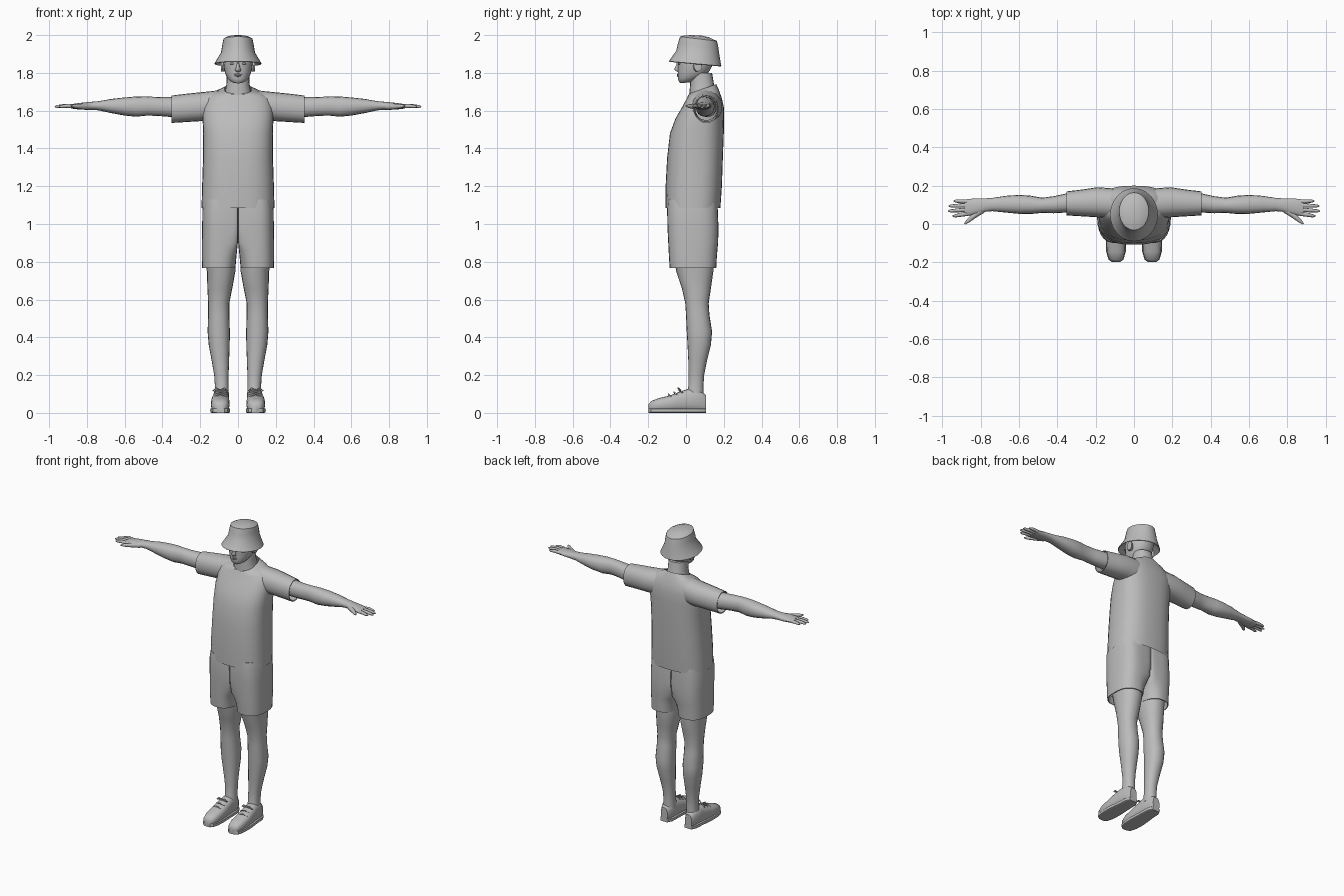
import bpy, bmesh, math
from mathutils import Vector

grey = bpy.data.materials.new("plain grey")
grey.diffuse_color = (0.5, 0.5, 0.5, 1)


def power(v, e):
    return math.copysign(abs(v) ** (2 / e), v)


def oval(a0, a1, b0, b1, n=20, e=2.2):
    """Rounded outline filling the box a0..a1, b0..b1."""
    out = []
    for i in range(n):
        t = 2 * math.pi * i / n
        c, s = round(math.cos(t), 6), round(math.sin(t), 6)
        out.append(((a0 + a1) / 2 + (a1 - a0) / 2 * power(c, e),
                    (b0 + b1) / 2 + (b1 - b0) / 2 * power(s, e)))
    return out


def flat(z, x0, x1, y0, y1, slope=0, n=20, e=2.2):
    """Horizontal ring, tilted front to back by slope."""
    m = (y0 + y1) / 2
    return [Vector((x, y, z + slope * (y - m))) for x, y in oval(x0, x1, y0, y1, n, e)]


def along_x(x, y0, y1, z0, z1, n=16, e=2.2):
    return [Vector((x, y, z)) for y, z in oval(y0, y1, z0, z1, n, e)]


def along_y(y, x0, x1, z0, z1, n=20, e=2.5):
    return [Vector((x, y, z)) for x, z in oval(x0, x1, z0, z1, n, e)]


def loft(name, rings, start=True, end=True, mirror=False, angle=45):
    """Skin a list of equal rings, with optional end caps."""
    bm = bmesh.new()
    vs = [[bm.verts.new(p) for p in r] for r in rings]
    n = len(vs[0])
    for a, b in zip(vs, vs[1:]):
        for i in range(n):
            j = (i + 1) % n
            bm.faces.new((a[i], a[j], b[j], b[i]))
    if start:
        bm.faces.new(vs[0][::-1])
    if end:
        bm.faces.new(vs[-1])
    bmesh.ops.recalc_face_normals(bm, faces=bm.faces)
    me = bpy.data.meshes.new(name)
    bm.to_mesh(me)
    bm.free()
    me.materials.append(grey)
    ob = bpy.data.objects.new(name, me)
    bpy.context.collection.objects.link(ob)
    bpy.ops.object.select_all(action='DESELECT')
    ob.select_set(True)
    bpy.context.view_layer.objects.active = ob
    bpy.ops.object.shade_smooth_by_angle(angle=math.radians(angle))
    if mirror:
        ob.modifiers.new("mirror", 'MIRROR').use_bisect_axis[0] = False
    return ob


def tube(name, pts, radii, n=8, mirror=True):
    """Round tapered tube through points."""
    pts = [Vector(p) for p in pts]
    rings = []
    for i, p in enumerate(pts):
        d = (pts[min(i + 1, len(pts) - 1)] - pts[max(i - 1, 0)]).normalized()
        u = d.cross(Vector((0, 0, 1)) if abs(d.z) < 0.9 else Vector((0, 1, 0))).normalized()
        v = d.cross(u)
        rings.append([p + radii[i] * (u * math.cos(t) + v * math.sin(t))
                      for t in (2 * math.pi * k / n for k in range(n))])
    return loft(name, rings, mirror=mirror, angle=60)


# Shirt body, with the collar dipping to a V at the front
shirt = [flat(z, -w, w, y0, y1, s, 32, 2.6) for z, y0, y1, w, s in (
    (1.11, -.100, .175, .185, 0), (1.085, -.108, .182, .193, 0), (1.20, -.108, .190, .190, 0),
    (1.35, -.100, .195, .185, 0), (1.48, -.085, .200, .184, 0),
    (1.56, -.055, .200, .188, 0), (1.62, -.020, .200, .186, 0),
    (1.665, .004, .190, .172, 0), (1.695, .012, .175, .135, .15),
    (1.715, .016, .160, .072, .35))]
shirt[-1][24] += Vector((0, -.012, -.035))
loft("shirt_body", shirt, start=False, end=False)

# Open sleeves with a turned-in cuff
loft("sleeves", [along_x(*r, n=20) for r in (
    (.10, .03, .185, 1.54, 1.708), (.19, .035, .192, 1.545, 1.698),
    (.27, .04, .180, 1.540, 1.690), (.352, .045, .170, 1.535, 1.680),
    (.350, .05, .165, 1.541, 1.674), (.30, .05, .165, 1.55, 1.68))],
    start=False, end=False, mirror=True)


# Shorts: each side is a straight-walled half at the hips, a round leg below
def shorts_ring(z, x0, x1, y0, y1, box, n=28):
    cx, cy, ry, out = .09, (y0 + y1) / 2, (y1 - y0) / 2, []
    for i in range(n):
        t = 2 * math.pi * i / n
        c, s = round(math.cos(t), 6), round(math.sin(t), 6)
        if c >= 0:
            x, y = cx + (x1 - cx) * power(c, 2.6), cy + ry * power(s, 2.6)
        else:
            x, y = cx + (cx - x0) * c, cy + ry * math.copysign(abs(s) ** box, s)
        out.append(Vector((x, y, z)))
    return out


loft("shorts", [shorts_ring(*r) for r in (
    (1.13, 0, .18, -.095, .165, .04), (1.08, 0, .188, -.100, .168, .04),
    (.98, 0, .190, -.098, .172, .05), (.90, .001, .191, -.094, .170, .08),
    (.86, .005, .191, -.092, .166, .3), (.82, .009, .191, -.090, .163, .6),
    (.767, .014, .190, -.086, .160, .75), (.767, .019, .185, -.081, .155, .75),
    (.82, .019, .182, -.080, .155, .75))], end=False, mirror=True)

# Bare legs
loft("legs", [flat(*r) for r in (
    (.84, .015, .175, -.065, .145), (.75, .014, .165, -.052, .145),
    (.66, .030, .162, -.022, .132), (.58, .046, .158, -.004, .120),
    (.52, .046, .158, .000, .124), (.43, .043, .161, .004, .138),
    (.36, .044, .155, .008, .132), (.28, .047, .140, .012, .112),
    (.20, .050, .126, .014, .096), (.14, .050, .122, .012, .092),
    (.08, .048, .125, .000, .095))], mirror=True)

# Shoes, soles and laces
shoe = ((-.198, .075, .112, .045), (-.186, .058, .130, .062), (-.145, .046, .142, .078),
        (-.085, .044, .144, .092), (-.035, .046, .140, .112), (.015, .048, .134, .128),
        (.075, .050, .130, .122), (.105, .066, .116, .095))
loft("shoes", [along_y(y, a, b, .004, h) for y, a, b, h in shoe], mirror=True)
loft("soles", [along_y(y, a - .003, b + .003, 0, .024, e=7) for y, a, b, h in shoe],
     mirror=True, angle=35)
for k, y in enumerate((-.085, -.055, -.025)):
    z = .098 + k * .011
    tube(f"lace_{k}", [(.062, y, z - .012), (.094, y - .008, z), (.126, y + .006, z - .012)],
         [.004] * 3, 6)
for k, s in enumerate((-1, 1)):
    tube(f"bow_{k}", [(.094, -.03, .120), (.094 + s * .022, -.042, .132),
                      (.094 + s * .038, -.036, .118), (.094 + s * .018, -.028, .114)],
         [.004] * 4, 6)

# Arms and palms
loft("arms", [along_x(*r) for r in (
    (.22, .06, .165, 1.570, 1.675), (.35, .060, .160, 1.566, 1.671),
    (.42, .056, .145, 1.572, 1.672), (.48, .058, .137, 1.574, 1.675),
    (.54, .052, .148, 1.568, 1.675), (.60, .053, .152, 1.574, 1.670),
    (.67, .060, .147, 1.587, 1.662), (.74, .067, .136, 1.602, 1.650),
    (.775, .064, .134, 1.604, 1.647), (.82, .050, .134, 1.605, 1.643),
    (.86, .043, .131, 1.608, 1.638), (.885, .044, .127, 1.612, 1.634))], mirror=True)

# Fingers and thumbs
for name, ya, yb, x in (("index", .054, .042, .948), ("middle", .075, .068, .970),
                        ("ring", .097, .094, .968), ("little", .117, .120, .942)):
    tube(name + "_finger", [(.865, ya, 1.623), ((.865 + x) / 2, (ya + yb) / 2, 1.625),
                            (x - .012, yb, 1.622), (x, yb, 1.621)],
         [.011, .0105, .008, .003])
tube("thumb", [(.79, .075, 1.622), (.835, .043, 1.622), (.868, .015, 1.624), (.884, .001, 1.625)],
     [.018, .014, .010, .004])

# Neck and head
loft("neck", [flat(z, -w, w, a, b) for z, w, a, b in (
    (1.64, .085, .02, .17), (1.70, .070, .018, .160), (1.74, .061, .022, .148),
    (1.80, .060, .02, .138))])
loft("head", [flat(z, -w, w, a, b, s, 24) for z, w, a, b, s in (
    (1.748, .024, -.030, .030, .1), (1.757, .042, -.037, .060, .1),
    (1.775, .058, -.042, .090, .1), (1.800, .069, -.043, .118, 0),
    (1.835, .076, -.043, .138, 0), (1.880, .079, -.045, .150, 0),
    (1.940, .068, -.030, .140, 0))])

# Nose, lips, eyes, brows and ears
loft("nose", [flat(z, -w, w, a, -.02, n=8) for z, w, a in (
    (1.806, .010, -.046), (1.811, .017, -.056), (1.820, .014, -.062),
    (1.840, .008, -.053), (1.868, .007, -.046))], angle=60)
for name, z, w in (("upper_lip", 1.791, .024), ("lower_lip", 1.784, .020)):
    tube(name, [(-w, -.036, z), (-w / 2, -.042, z), (0, -.044, z), (w / 2, -.042, z), (w, -.036, z)],
         [.002, .004, .005, .004, .002], mirror=False)
tube("eyes", [(.018, -.040, 1.848), (.031, -.038, 1.850), (.045, -.030, 1.848)],
     [.002, .006, .002])
tube("brows", [(.014, -.044, 1.862), (.032, -.041, 1.866), (.052, -.030, 1.862)],
     [.003, .005, .003])
loft("ears", [along_x(x, a, b, z0, z1, n=12) for x, a, b, z0, z1 in (
    (.065, .045, .075, 1.812, 1.862), (.082, .038, .080, 1.806, 1.868),
    (.090, .042, .086, 1.808, 1.872), (.091, .050, .080, 1.815, 1.866))], mirror=True)

# Bucket hat: flared brim, tapered crown, sloping top
loft("bucket_hat", [flat(z, -w, w, a, b, s, 24, 2) for z, w, a, b, s in (
    (1.885, .080, -.046, .155, -.05), (1.846, .122, -.088, .184, -.09),
    (1.849, .125, -.091, .187, -.09), (1.908, .090, -.052, .176, -.08),
    (1.945, .084, -.043, .171, -.09), (1.980, .077, -.032, .164, -.12),
    (1.993, .055, -.008, .125, -.08), (1.999, .020, .030, .080, -.03))], angle=28)
